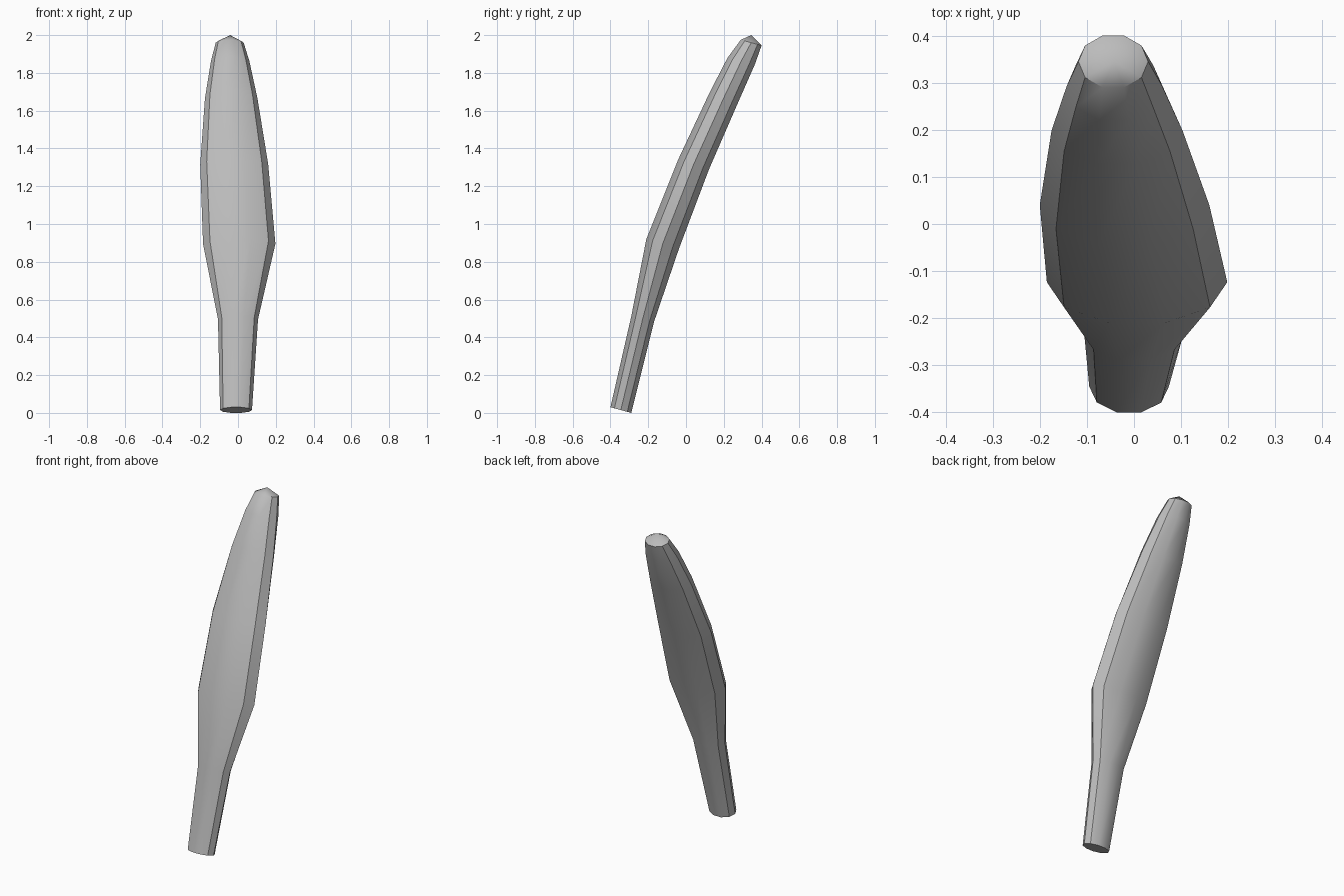
import bpy, bmesh, math
from mathutils import Vector

cube = bpy.data.objects.get("Cube")
if cube:
    bpy.data.objects.remove(cube, do_unlink=True)

# One plain grey for the whole piece
grey = bpy.data.materials.new("light_grey")
grey.use_nodes = True
colour = (0.5, 0.5, 0.5, 1)
grey.diffuse_color = colour
grey.node_tree.nodes["Principled BSDF"].inputs["Base Color"].default_value = colour

# Ten-sided sections: left x, right x, then front (y, z) and back (y, z)
SIDES = 10
sections = [
    (-0.095, 0.074, (-0.40, 0.03), (-0.29, 0.00)),
    (-0.106, 0.106, (-0.29, 0.51), (-0.17, 0.48)),
    (-0.185, 0.198, (-0.21, 0.92), (-0.037, 0.87)),
    (-0.200, 0.160, (-0.042, 1.34), (0.122, 1.29)),
    (-0.175, 0.103, (0.127, 1.70), (0.27, 1.63)),
    (-0.143, 0.060, (0.22, 1.88), (0.365, 1.846)),
    (-0.118, 0.030, (0.29, 1.975), (0.40, 1.945)),
]

bm = bmesh.new()
rings = []
for x0, x1, front, back in sections:
    f, b = Vector((0, *front)), Vector((0, *back))
    centre = (f + b) / 2 + Vector(((x0 + x1) / 2, 0, 0))
    across = Vector(((x1 - x0) / 2, 0, 0))
    depth = (b - f) / 2 / math.sin(math.radians(72))
    ring = []
    for i in range(SIDES):
        a = math.tau * i / SIDES
        ring.append(bm.verts.new(centre + across * math.cos(a) + depth * math.sin(a)))
    rings.append(ring)

# Side walls, flat base and pointed tip
for low, high in zip(rings, rings[1:]):
    for i in range(SIDES):
        j = (i + 1) % SIDES
        bm.faces.new((low[i], low[j], high[j], high[i]))
bm.faces.new(rings[0][::-1])
tip = bm.verts.new((-0.042, 0.345, 2.0))
for i in range(SIDES):
    bm.faces.new((rings[-1][i], rings[-1][(i + 1) % SIDES], tip))
bmesh.ops.recalc_face_normals(bm, faces=bm.faces)

mesh = bpy.data.meshes.new("curved_blade")
bm.to_mesh(mesh)
bm.free()
mesh.materials.append(grey)
blade = bpy.data.objects.new("curved_blade", mesh)
bpy.context.collection.objects.link(blade)

# Smooth broad faces, crisp long edges
bpy.ops.object.select_all(action="DESELECT")
blade.select_set(True)
bpy.context.view_layer.objects.active = blade
bpy.ops.object.shade_smooth_by_angle(angle=math.radians(30))
